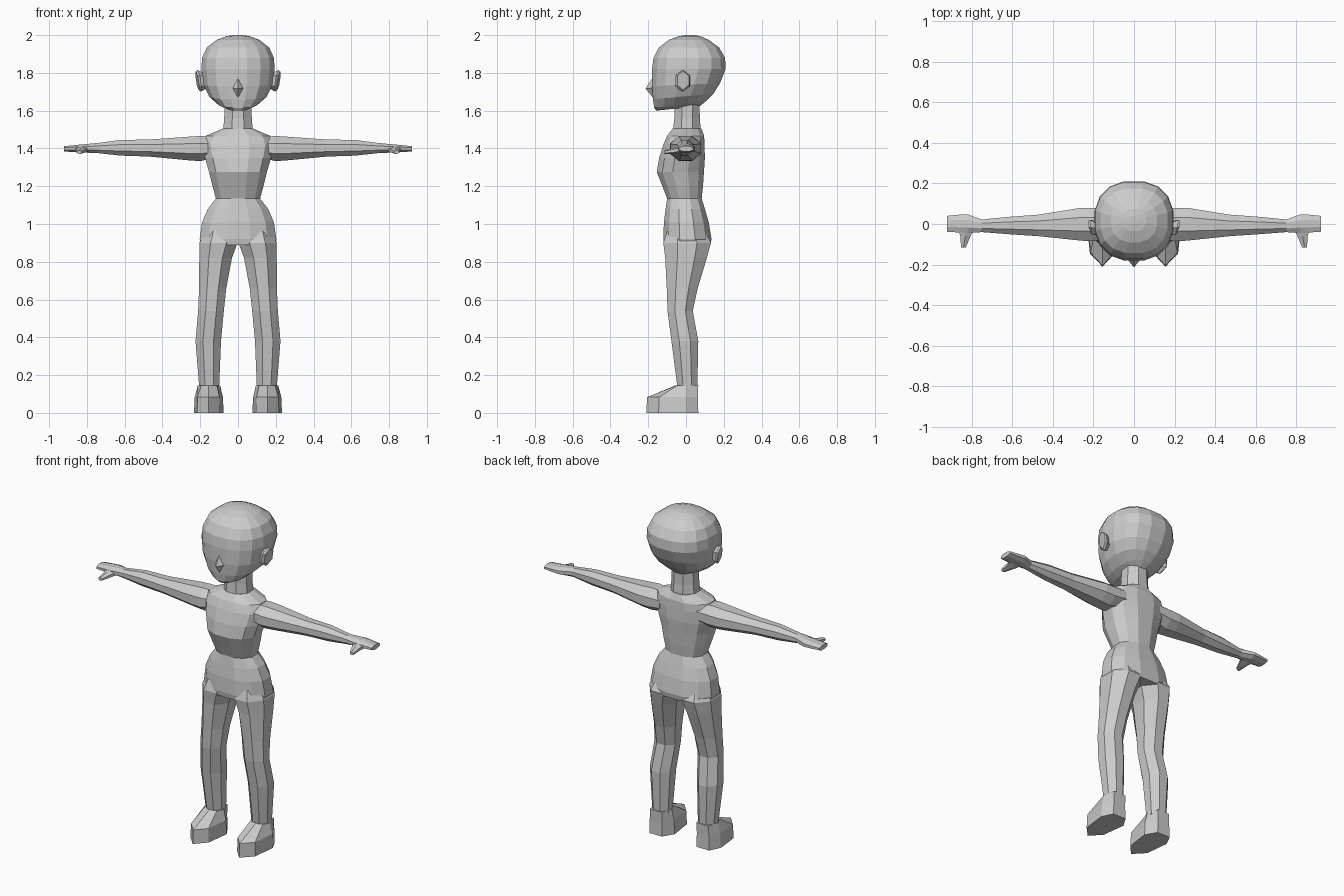
import bpy, bmesh, math
from mathutils import Vector


def ring(axis, pos, a0, a1, b0, b1, n=8, p=2.0):
    """Rounded polygon filling a box; axis 'z' uses (x, y), 'x' uses (y, z), 'y' uses (x, z).
    pos may be a (start, end) pair to tilt the ring along its second direction."""
    s, e = pos if isinstance(pos, tuple) else (pos, pos)
    raw = []
    for i in range(n):
        t = 2 * math.pi * (i + 0.5) / n
        c, d = math.cos(t), math.sin(t)
        raw.append((math.copysign(abs(c) ** (2 / p), c), math.copysign(abs(d) ** (2 / p), d)))
    mu, mv = max(r[0] for r in raw), max(r[1] for r in raw)
    out = []
    for u, v in raw:
        u, v = u / mu, v / mv
        a = (a0 + a1) / 2 + u * (a1 - a0) / 2
        b = (b0 + b1) / 2 + v * (b1 - b0) / 2
        h = s + (e - s) * (v + 1) / 2
        out.append({'z': (a, b, h), 'x': (h, a, b), 'y': (a, h, b)}[axis])
    return out


def make(name, bm, mirror=False):
    bmesh.ops.recalc_face_normals(bm, faces=bm.faces)
    me = bpy.data.meshes.new(name)
    bm.to_mesh(me)
    bm.free()
    ob = bpy.data.objects.new(name, me)
    bpy.context.collection.objects.link(ob)
    if mirror:
        ob.modifiers.new("mirror", 'MIRROR')
    return ob


def loft(name, rings, mirror=False):
    """Skin a list of equal-count rings and cap both ends."""
    bm = bmesh.new()
    vs = [[bm.verts.new(c) for c in r] for r in rings]
    n = len(vs[0])
    for lo, hi in zip(vs, vs[1:]):
        for i in range(n):
            j = (i + 1) % n
            bm.faces.new((lo[i], lo[j], hi[j], hi[i]))
    bm.faces.new(vs[0])
    bm.faces.new(vs[-1])
    return make(name, bm, mirror)


# Head: tilted rings (z front, z back, half width, y front, y back)
head = [
    ((1.60, 1.625), 0.055, -0.157, 0.075), ((1.615, 1.65), 0.10, -0.168, 0.105),
    ((1.66, 1.69), 0.15, -0.175, 0.145), ((1.73, 1.745), 0.183, -0.18, 0.18),
    ((1.82, 1.82), 0.194, -0.18, 0.21), ((1.88, 1.88), 0.19, -0.172, 0.207),
    ((1.935, 1.935), 0.165, -0.143, 0.175), ((1.975, 1.975), 0.113, -0.09, 0.12),
    ((1.995, 1.995), 0.06, -0.035, 0.075), ((2.0, 2.0), 0.02, 0.0, 0.04)]
loft("head", [ring('z', z, -w, w, f, b, 16, 2.35) for z, w, f, b in head])

# Neck
loft("neck", [ring('z', z, -w, w, f, b, 8) for z, w, f, b in
              [(1.48, 0.08, -0.07, 0.08), (1.56, 0.073, -0.062, 0.073), (1.68, 0.07, -0.06, 0.072)]])

# Nose: a four-sided pyramid
bm = bmesh.new()
base = [bm.verts.new(c) for c in
        [(0, -0.17, 1.785), (-0.037, -0.168, 1.72), (0, -0.168, 1.66), (0.037, -0.168, 1.72)]]
tip = bm.verts.new((0, -0.214, 1.717))
bm.faces.new(base)
for i in range(4):
    bm.faces.new((base[i], base[(i + 1) % 4], tip))
make("nose", bm)

# Ears: small flared discs
ear = loft("ears", [ring('x', 0.165, -0.045, 0.0, 1.72, 1.79, 6),
                    ring('x', 0.205, -0.055, 0.02, 1.70, 1.815, 6),
                    ring('x', 0.215, -0.045, 0.015, 1.71, 1.81, 6)], True)
for v in ear.data.vertices:      # flare outward toward the top and back
    if v.co.x > 0.2:
        v.co.x += 0.2 * (v.co.y + 0.02) + 0.15 * (v.co.z - 1.76)

# Torso and pelvis in one skin
torso = [
    (0.89, 0.195, -0.115, 0.13), (0.92, 0.203, -0.12, 0.135), (1.01, 0.19, -0.117, 0.12),
    (1.08, 0.16, -0.108, 0.1), (1.135, 0.117, -0.1, 0.083), (1.20, 0.135, -0.125, 0.09),
    (1.275, 0.153, -0.155, 0.095), (1.35, 0.175, -0.142, 0.1), (1.42, 0.19, -0.12, 0.098),
    (1.467, 0.17, -0.1, 0.096), (1.505, 0.08, -0.07, 0.082)]
loft("torso", [ring('z', z, -w, w, f, b, 12, 2.3) for z, w, f, b in torso])

# Legs: (z, x inner, x outer, y front, y back)
leg = [
    (0.13, 0.10, 0.205, -0.045, 0.06), (0.38, 0.09, 0.225, -0.077, 0.065),
    (0.54, 0.075, 0.211, -0.098, 0.036), (0.66, 0.062, 0.206, -0.102, 0.062),
    (0.82, 0.032, 0.205, -0.11, 0.11), (0.90, 0.002, 0.204, -0.12, 0.132),
    (0.96, 0.01, 0.18, -0.10, 0.10)]
loft("legs", [ring('z', z, a, b, f, k, 8) for z, a, b, f, k in leg], True)

# Shoes: pointed-toe outline raised and gathered at the ankle
sole = [(0.155, -0.21), (0.217, -0.145), (0.233, 0.0), (0.2, 0.065),
        (0.115, 0.065), (0.076, 0.0), (0.095, -0.145)]
ankle = [(0.155, -0.055), (0.195, -0.045), (0.213, 0.0), (0.195, 0.065),
         (0.115, 0.065), (0.095, 0.0), (0.112, -0.045)]
loft("shoes", [[(x, y, 0.0) for x, y in sole],
               [(0.155 + (x - 0.155) * 0.95, y * 0.98, 0.083) for x, y in sole],
               [(x, y, 0.146) for x, y in ankle]], True)

# Arms and hands: (x, y front, y back, z low, z high)
arm = [
    (0.12, -0.07, 0.08, 1.35, 1.46), (0.20, -0.085, 0.08, 1.333, 1.466),
    (0.26, -0.082, 0.08, 1.337, 1.462), (0.47, -0.06, 0.046, 1.357, 1.447),
    (0.62, -0.05, 0.035, 1.362, 1.445), (0.75, -0.04, 0.022, 1.376, 1.428),
    (0.82, -0.045, 0.048, 1.378, 1.422), (0.86, -0.042, 0.046, 1.38, 1.418),
    (0.92, -0.038, 0.04, 1.384, 1.412)]
loft("arms", [ring('x', x, f, b, lo, hi, 8) for x, f, b, lo, hi in arm], True)

# Thumbs
loft("thumbs", [ring('y', y, a, b, lo, hi, 6) for y, a, b, lo, hi in
                [(-0.02, 0.785, 0.868, 1.378, 1.415), (-0.06, 0.805, 0.855, 1.372, 1.405),
                 (-0.115, 0.828, 0.852, 1.37, 1.39)]], True)
